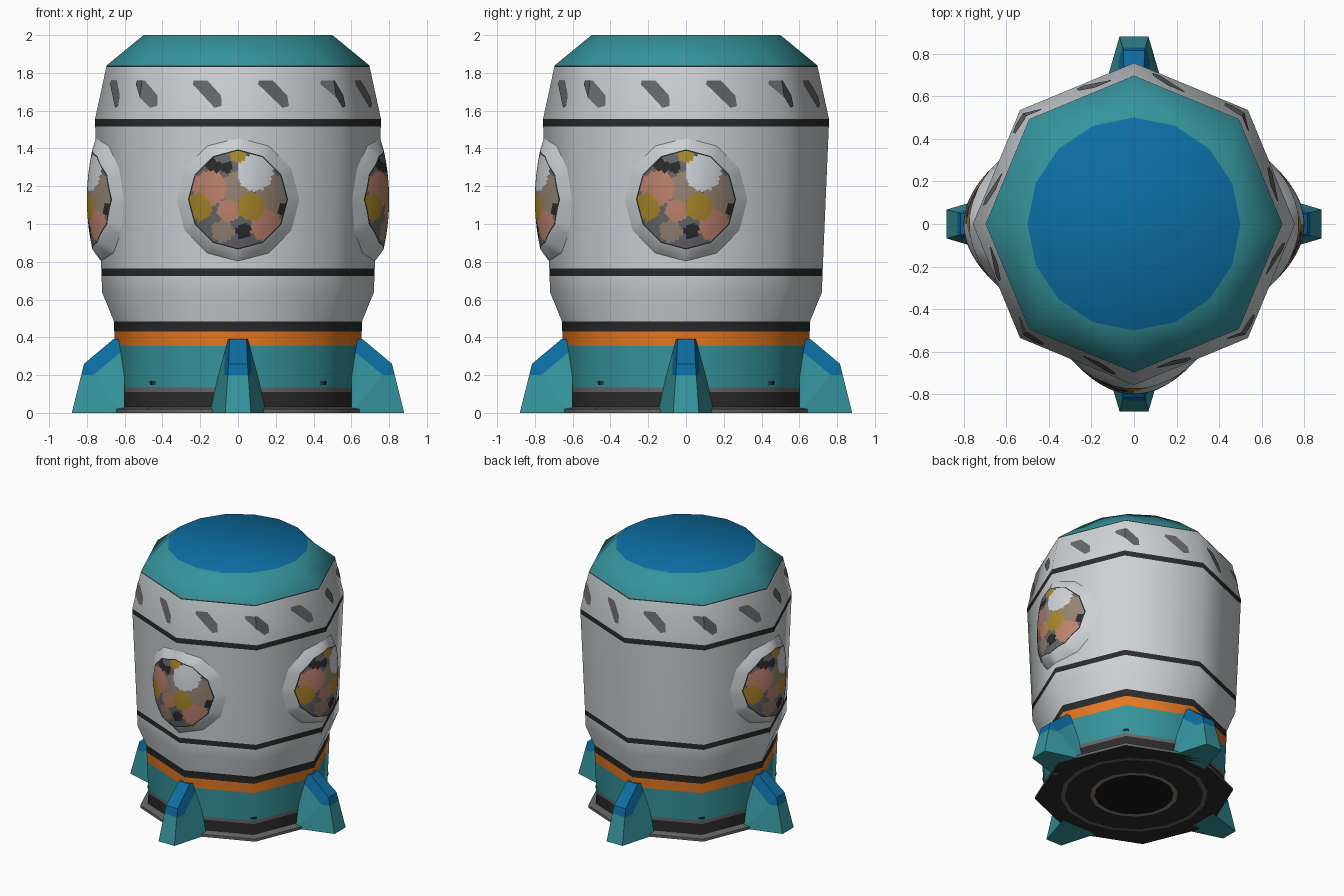
import bpy, bmesh, math
from mathutils import Vector

if "Cube" in bpy.data.objects:
    bpy.data.objects.remove(bpy.data.objects["Cube"])

PI = math.pi


def lin(c):
    return c / 12.92 if c <= 0.04045 else ((c + 0.055) / 1.055) ** 2.4


COLOURS = {
    "white": (0.80, 0.82, 0.83), "teal": (0.21, 0.58, 0.61), "blue": (0.05, 0.43, 0.64),
    "orange": (0.90, 0.47, 0.13), "dark": (0.17, 0.17, 0.175), "grey": (0.40, 0.40, 0.41),
    "salmon": (0.74, 0.51, 0.43), "ochre": (0.66, 0.53, 0.16), "taupe": (0.58, 0.51, 0.45),
    "black": (0.09, 0.09, 0.09),
}
NAMES = list(COLOURS)
MATS = []
for n in NAMES:
    m = bpy.data.materials.new(n)
    m.diffuse_color = (*[lin(c) for c in COLOURS[n]], 1)
    m.use_nodes = True
    m.node_tree.nodes["Principled BSDF"].inputs["Base Color"].default_value = m.diffuse_color
    MATS.append(m)
IDX = {n: i for i, n in enumerate(NAMES)}


def finish(name, bm, smooth=None, fix_normals=True):
    if fix_normals:
        bmesh.ops.recalc_face_normals(bm, faces=bm.faces[:])
    me = bpy.data.meshes.new(name)
    bm.to_mesh(me)
    bm.free()
    for m in MATS:
        me.materials.append(m)
    ob = bpy.data.objects.new(name, me)
    bpy.context.collection.objects.link(ob)
    if smooth:
        bpy.ops.object.select_all(action='DESELECT')
        ob.select_set(True)
        bpy.context.view_layer.objects.active = ob
        bpy.ops.object.shade_smooth_by_angle(angle=math.radians(smooth))
    return ob


# Hull: eight-sided turned profile (radius, height, colour of the band below)
R_LOW, R_MID, R_HIGH = 0.72, 0.757, 0.695
HULL = [
    (0.50, 2.0, "teal"), (R_HIGH, 1.84, "dark"), (0.697, 1.832, "white"),
    (R_MID, 1.555, "dark"), (0.756, 1.515, "white"), (0.724, 0.765, "dark"),
    (0.722, 0.725, "white"), (R_LOW, 0.64, "white"), (0.657, 0.485, "dark"),
    (0.655, 0.43, "orange"), (0.652, 0.355, "teal"), (0.643, 0.135, "grey"),
    (0.642, 0.11, "dark"), (0.645, 0.03, "grey"), (0.70, 0.02, "grey"),
    (0.70, 0.0, "dark"), (0.52, 0.0, "grey"), (0.49, 0.0, "dark"),
    (0.31, 0.0, "taupe"), (0.28, 0.0, "black"),
]


def oct_radius(corner_r, ang):
    """Distance to the eight-sided wall at an angle (corners lie on the axes)."""
    return corner_r * math.cos(PI / 8) / math.cos(ang % (PI / 4) - PI / 8)


def hull_radius(z):
    for (r1, z1, _), (r0, z0, _) in zip(HULL, HULL[1:]):
        if z0 <= z <= z1 and z1 > z0:
            return r0 + (r1 - r0) * (z - z0) / (z1 - z0)
    return 0.7


bm = bmesh.new()
rings = []
for r, z, _ in HULL:
    round_ring = r < 0.6
    ring = []
    for k in range(16):
        a = k * PI / 8
        rr = r if round_ring else oct_radius(r, a + 1e-9)
        ring.append(bm.verts.new((rr * math.cos(a), rr * math.sin(a), z)))
    rings.append(ring)
for i in range(len(rings) - 1):
    for k in range(16):
        f = bm.faces.new((rings[i][k], rings[i + 1][k],
                          rings[i + 1][(k + 1) % 16], rings[i][(k + 1) % 16]))
        f.material_index = IDX[HULL[i][2]]
bm.faces.new(rings[0]).material_index = IDX["blue"]
bm.faces.new(rings[-1]).material_index = IDX["black"]
finish("hull", bm, 50)


# Thin painted plates wrapped on the hull
def hull_plates(name, shape, z_mid, angles, colour, lift=0.004):
    bm = bmesh.new()
    for a in angles:
        # drawn flat as (angle, height), cut at the hull corners, then wrapped
        bm.faces.new([bm.verts.new((a + t / 0.73, z_mid + h, 0)) for t, h in shape])
    for k in range(-8, 17):
        bmesh.ops.bisect_plane(bm, geom=bm.verts[:] + bm.edges[:] + bm.faces[:],
                               plane_co=(k * PI / 4, 0, 0), plane_no=(1, 0, 0))
    for v in bm.verts:
        a, z = v.co.x, v.co.y
        r = oct_radius(hull_radius(z), a) + lift
        v.co = (r * math.cos(a), r * math.sin(a), z)
    for f in bm.faces:
        f.material_index = IDX[colour]
    finish(name, bm, fix_normals=False)


DASH = [(-0.09, 0.05), (0.05, -0.075), (0.09, -0.065), (0.085, -0.01), (0.0, 0.07), (-0.085, 0.07)]
hull_plates("slanted_dashes", DASH, 1.69,
            [math.radians(-14 + 30 * k) for k in range(12)], "grey")
VENT = [(-0.025, -0.01), (0.025, -0.01), (0.025, 0.01), (-0.025, 0.01)]
hull_plates("small_vents", VENT, 0.158,
            [math.radians(45 * k + s) for k in range(8) for s in (0, 22)][::2], "dark")

# Porthole paint: (across, up, radius, colour), first match wins
SPOTS = [
    (0.09, 0.14, 0.095, "white"), (0.07, -0.04, 0.072, "ochre"), (-0.21, -0.04, 0.07, "ochre"),
    (-0.15, 0.06, 0.092, "salmon"), (-0.05, -0.06, 0.06, "salmon"), (0.15, -0.14, 0.085, "salmon"),
    (-0.13, 0.17, 0.04, "dark"), (0.03, -0.17, 0.04, "dark"), (0.24, -0.06, 0.035, "dark"),
    (-0.06, 0.17, 0.03, "dark"), (0.20, 0.03, 0.10, "taupe"), (0.0, 0.06, 0.085, "taupe"),
    (-0.08, -0.17, 0.06, "taupe"), (0.0, 0.23, 0.035, "ochre"),
]
GLASS_R, FRAME_R, WIN_Z, SEG = 0.265, 0.33, 1.13, 72


def glass_colour(u, v):
    for su, sv, r, c in SPOTS:
        if math.hypot(u - su, v - sv) < r:
            return c
    return "grey"


# Bulging portholes with a sloped frame, twelve-sided outline
def porthole(name, ang):
    out = Vector((math.cos(ang), math.sin(ang), 0))
    side = Vector((-math.sin(ang), math.cos(ang), 0))
    radii = [0.258 * i / 17 for i in range(1, 18)] + [GLASS_R, FRAME_R]
    bm = bmesh.new()

    def place(u, v, edge=False):
        d = 0.80 - 1.9 * u * u - 0.42 * v * v
        if edge:
            d = hull_radius(WIN_Z + v) - 0.414 * abs(u) - 0.003
        return bm.verts.new(out * d + side * u + Vector((0, 0, WIN_Z + v)))

    rows = []
    for rho in radii:
        row = []
        for k in range(SEG):
            a = 2 * PI * k / SEG
            rr = rho * math.cos(PI / 12) / math.cos(a % (PI / 6) - PI / 12)
            row.append(place(rr * math.cos(a), rr * math.sin(a), rho == FRAME_R))
        rows.append(row)
    mid = place(0, 0)
    for k in range(SEG):
        n = (k + 1) % SEG
        bm.faces.new((mid, rows[0][k], rows[0][n]))
        for r0, r1 in zip(rows, rows[1:]):
            bm.faces.new((r0[k], r1[k], r1[n], r0[n]))
    frame = set(rows[-1])
    rim = set(rows[-2])
    for f in bm.faces:
        c = f.calc_center_median()
        col = glass_colour(c.dot(side), c.z - WIN_Z)
        if any(v in frame for v in f.verts):
            col = "white"
        elif any(v in rim for v in f.verts):
            col = "dark"
        f.material_index = IDX[col]
    finish(name, bm, 50, fix_normals=False)


for name, deg in (("front", -90), ("right", 0), ("left", 180)):
    porthole(name + "_porthole", math.radians(deg))


# Four tapered fins: (distance out, half width, height) outline from base to root
def fin(name, ang):
    outline = [(0.60, 0.15, 0.0), (0.88, 0.068, 0.0), (0.815, 0.05, 0.26),
               (0.66, 0.045, 0.39), (0.60, 0.06, 0.39)]
    bm = bmesh.new()
    a = [bm.verts.new((x, w, z)) for x, w, z in outline]
    b = [bm.verts.new((x, -w, z)) for x, w, z in outline]
    bm.faces.new(a)
    bm.faces.new(b[::-1])
    for i in range(5):
        j = (i + 1) % 5
        bm.faces.new((a[i], a[j], b[j], b[i]))
    bmesh.ops.triangulate(bm, faces=bm.faces[:])
    # cut the blue cap along the sloping top
    for co, no in (((0, 0, 0.20), (0, 0, 1)), ((0.66, 0, 0.289), (0.64, 0, 0.77))):
        bmesh.ops.bisect_plane(bm, geom=bm.verts[:] + bm.edges[:] + bm.faces[:],
                               plane_co=co, plane_no=no)
    for f in bm.faces:
        c = f.calc_center_median()
        blue = c.z > 0.20 and 0.64 * c.x + 0.77 * c.z > 0.645
        f.material_index = IDX["blue" if blue else "teal"]
    ob = finish(name, bm)
    ob.rotation_euler.z = ang


for name, deg in (("right", 0), ("back", 90), ("left", 180), ("front", 270)):
    fin(name + "_fin", math.radians(deg))
